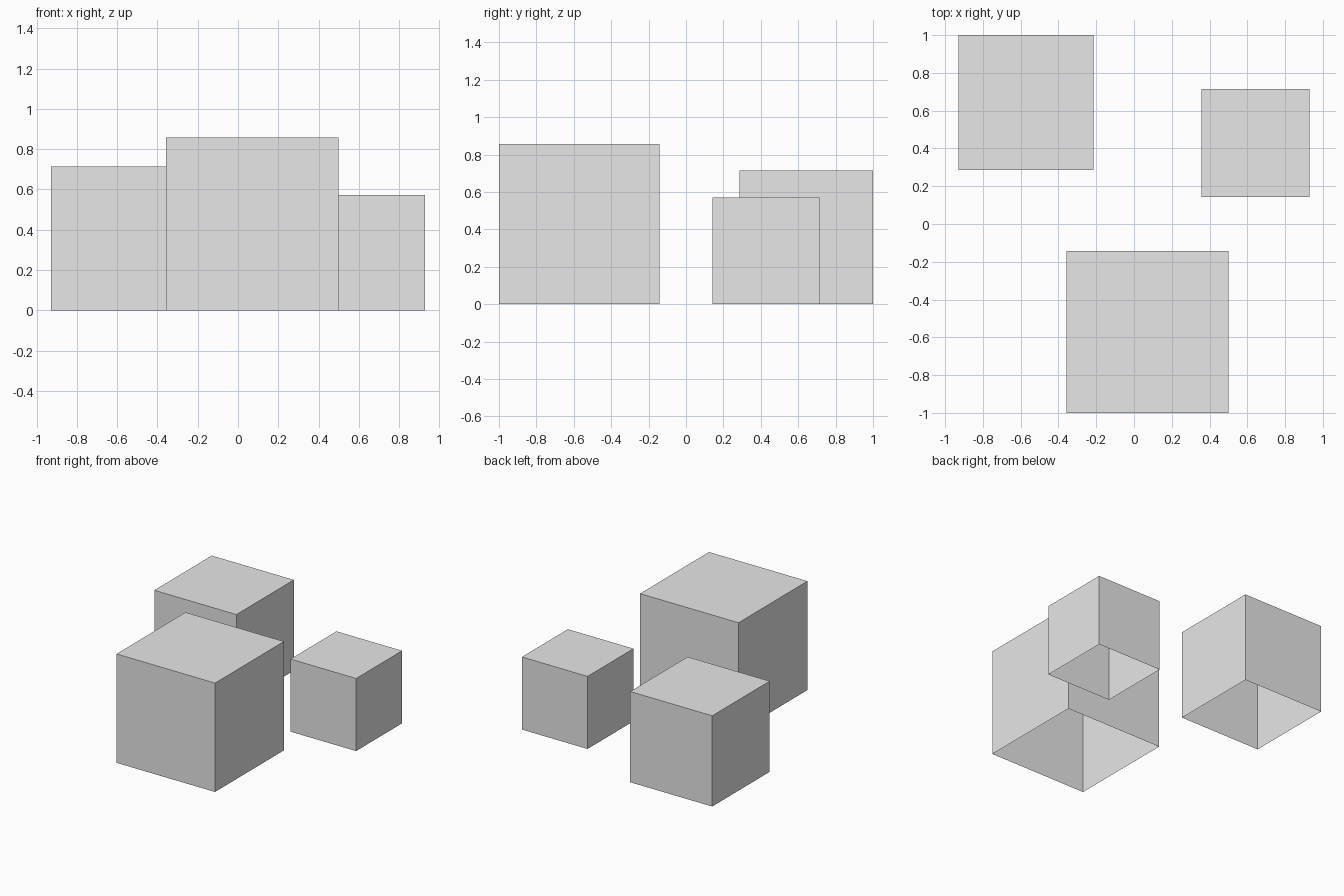
import bpy
import bmesh
from mathutils import Matrix, Vector

default_cube = bpy.data.objects.get("Cube")
if default_cube:
    bpy.data.objects.remove(default_cube, do_unlink=True)

# One plain grey for every block
grey = bpy.data.materials.new("plain grey")
grey.use_nodes = True
colour = (0.8, 0.8, 0.8, 1.0)
grey.diffuse_color = colour
for node in grey.node_tree.nodes:
    if node.type == "BSDF_PRINCIPLED":
        node.inputs["Base Color"].default_value = colour

UNIT = 1 / 7  # layout module


def open_block(name, size, x, y):
    """Cube standing on the floor, open underneath."""
    bm = bmesh.new()
    centre = Vector((x, y, size / 2)) * UNIT
    bmesh.ops.create_cube(bm, size=size * UNIT, matrix=Matrix.Translation(centre))
    bm.normal_update()
    bottom = [f for f in bm.faces if f.normal.z < -0.9]
    bmesh.ops.delete(bm, geom=bottom, context="FACES_ONLY")
    mesh = bpy.data.meshes.new(name)
    bm.to_mesh(mesh)
    bm.free()
    mesh.materials.append(grey)
    block = bpy.data.objects.new(name, mesh)
    bpy.context.scene.collection.objects.link(block)
    return block


# Three blocks: size and floor position in layout modules
open_block("large_front_block", 6, 0.5, -4)
open_block("medium_back_block", 5, -4, 4.5)
open_block("small_side_block", 4, 4.5, 3)
